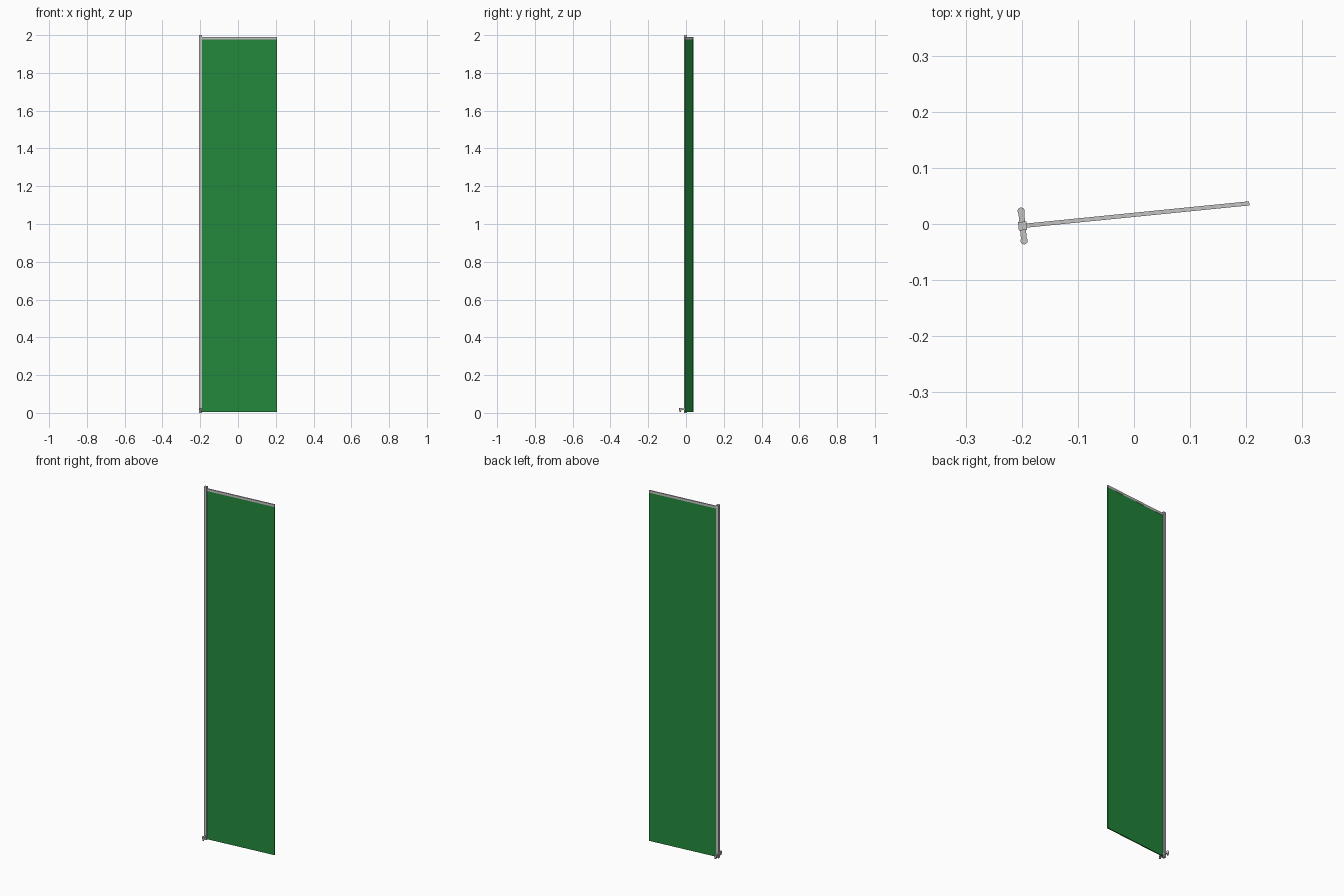
import bpy, math
from mathutils import Matrix

if "Cube" in bpy.data.objects:
    bpy.data.objects.remove(bpy.data.objects["Cube"])

def material(name, rgb):
    m = bpy.data.materials.new(name)
    m.diffuse_color = (*rgb, 1)
    m.use_nodes = True
    m.node_tree.nodes["Principled BSDF"].inputs["Base Color"].default_value = m.diffuse_color
    return m

GREY = material("light grey metal", (0.56, 0.55, 0.55))
GREEN = material("green cloth", (0.017, 0.26, 0.047))

# Everything is built around the pole, then turned slightly and moved into place
PLACE = Matrix.Translation((-0.1985, -0.0035, 0)) @ Matrix.Rotation(math.radians(5.7), 4, 'Z')

def finish(name, mat):
    o = bpy.context.object
    o.name = name
    o.data.materials.append(mat)
    return o

def box(name, x, y, z, mat):
    bpy.ops.mesh.primitive_cube_add(size=1)
    o = finish(name, mat)
    lo, hi = zip(x, y, z)
    size = [b - a for a, b in zip(lo, hi)]
    mid = [(a + b) / 2 for a, b in zip(lo, hi)]
    o.data.transform(PLACE @ Matrix.Translation(mid) @ Matrix.Diagonal((*size, 1)))
    return o

def cylinder(name, y, z0, z1, r, mat):
    bpy.ops.mesh.primitive_cylinder_add(vertices=12, radius=r, depth=z1 - z0)
    o = finish(name, mat)
    o.data.transform(PLACE @ Matrix.Translation((0, y, (z0 + z1) / 2)))
    bpy.ops.object.shade_smooth_by_angle(angle=math.radians(40))
    return o

# Pole, top rail and hanging sheet
box("pole", (-0.0075, 0.0075), (-0.0075, 0.0075), (0, 2), GREY)
box("top_rail", (0.0075, 0.406), (-0.0037, 0.0037), (1.977, 1.99), GREY)
box("banner", (0.0075, 0.406), (-0.003, 0.003), (0.004, 1.977), GREEN)

# Short crossbar at the foot, with a levelling foot at each end
box("crossbar", (-0.0052, 0.0052), (-0.030, 0.030), (0.016, 0.024), GREY)
for side, label in ((-1, "front"), (1, "back")):
    cylinder(label + "_foot_stem", side * 0.027, 0.004, 0.026, 0.004, GREY)
    cylinder(label + "_foot_cap", side * 0.0265, 0.013, 0.026, 0.0065, GREY)
